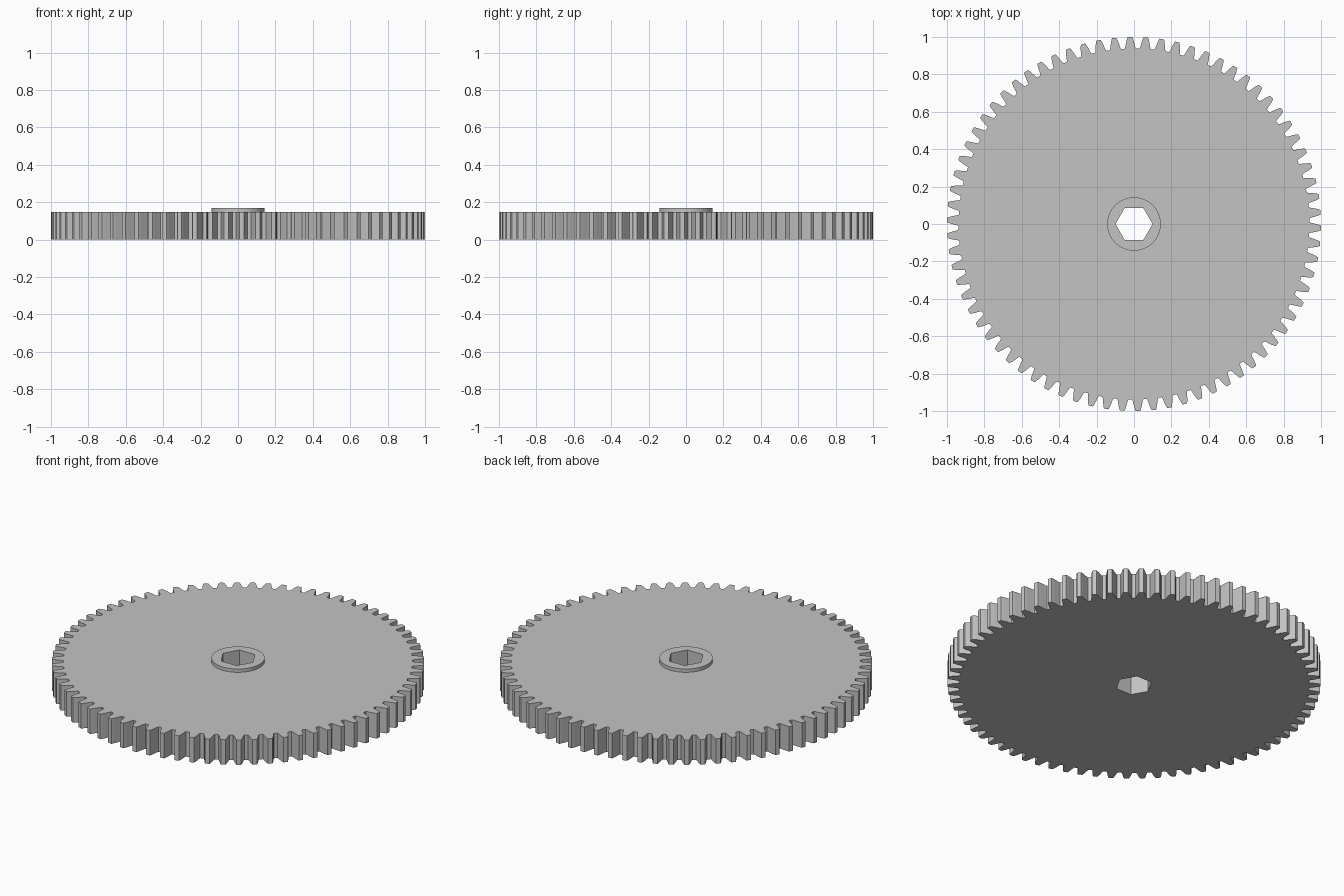
import bpy
import bmesh
from math import cos, sin, pi, radians

cube = bpy.data.objects.get("Cube")
if cube:
    bpy.data.objects.remove(cube)

TEETH = 74
PLATE_TOP = 0.148
BOSS_TOP = 0.168
BOSS_RADIUS = 0.143
HEX_RADIUS = 0.099

grey = bpy.data.materials.new("plain grey")
grey.use_nodes = True
colour = (0.55, 0.55, 0.55, 1)
grey.diffuse_color = colour
grey.node_tree.nodes["Principled BSDF"].inputs["Base Color"].default_value = colour


def polar(radius, angle):
    return radius * cos(angle), radius * sin(angle)


def ring(radius, count):
    return [polar(radius, 2 * pi * i / count) for i in range(count)]


def gear_outline():
    """Repeat one tooth flank, mirrored, around the rim."""
    flank = [(0.938, 0.032), (0.947, 0.028), (0.974, 0.0212),
             (0.992, 0.0155), (1.0, 0.012)]
    tooth = [(r, -a) for r, a in flank] + [(r, a) for r, a in reversed(flank)]
    pitch = 2 * pi / TEETH
    return [polar(r, a + (i - 0.25) * pitch) for i in range(TEETH) for r, a in tooth]


def bored_prism(name, outline, bore, bottom, top, close_bottom=True):
    """Extrude an outline with a hole through it."""
    bm = bmesh.new()
    rims = {bottom: [], top: []}
    for loop in (outline, bore):
        low, high = ([bm.verts.new((x, y, z)) for x, y in loop] for z in (bottom, top))
        for i in range(len(loop)):
            j = (i + 1) % len(loop)
            bm.faces.new((low[i], low[j], high[j], high[i]))
            rims[bottom].append(bm.edges.get((low[i], low[j])))
            rims[top].append(bm.edges.get((high[i], high[j])))
    for z, edges in rims.items():
        if z == top or close_bottom:
            bmesh.ops.triangle_fill(bm, use_beauty=True, edges=edges, normal=(0, 0, 1))
    bmesh.ops.recalc_face_normals(bm, faces=bm.faces)
    mesh = bpy.data.meshes.new(name)
    bm.to_mesh(mesh)
    bm.free()
    mesh.materials.append(grey)
    obj = bpy.data.objects.new(name, mesh)
    bpy.context.collection.objects.link(obj)
    bpy.ops.object.select_all(action="DESELECT")
    obj.select_set(True)
    bpy.context.view_layer.objects.active = obj
    bpy.ops.object.shade_smooth_by_angle(angle=radians(20))
    return obj


# Toothed plate and raised hub, sharing one hexagonal bore
hex_bore = ring(HEX_RADIUS, 6)
bored_prism("gear_plate", gear_outline(), hex_bore, 0, PLATE_TOP)
bored_prism("hub_boss", ring(BOSS_RADIUS, 64), hex_bore, PLATE_TOP, BOSS_TOP,
            close_bottom=False)
